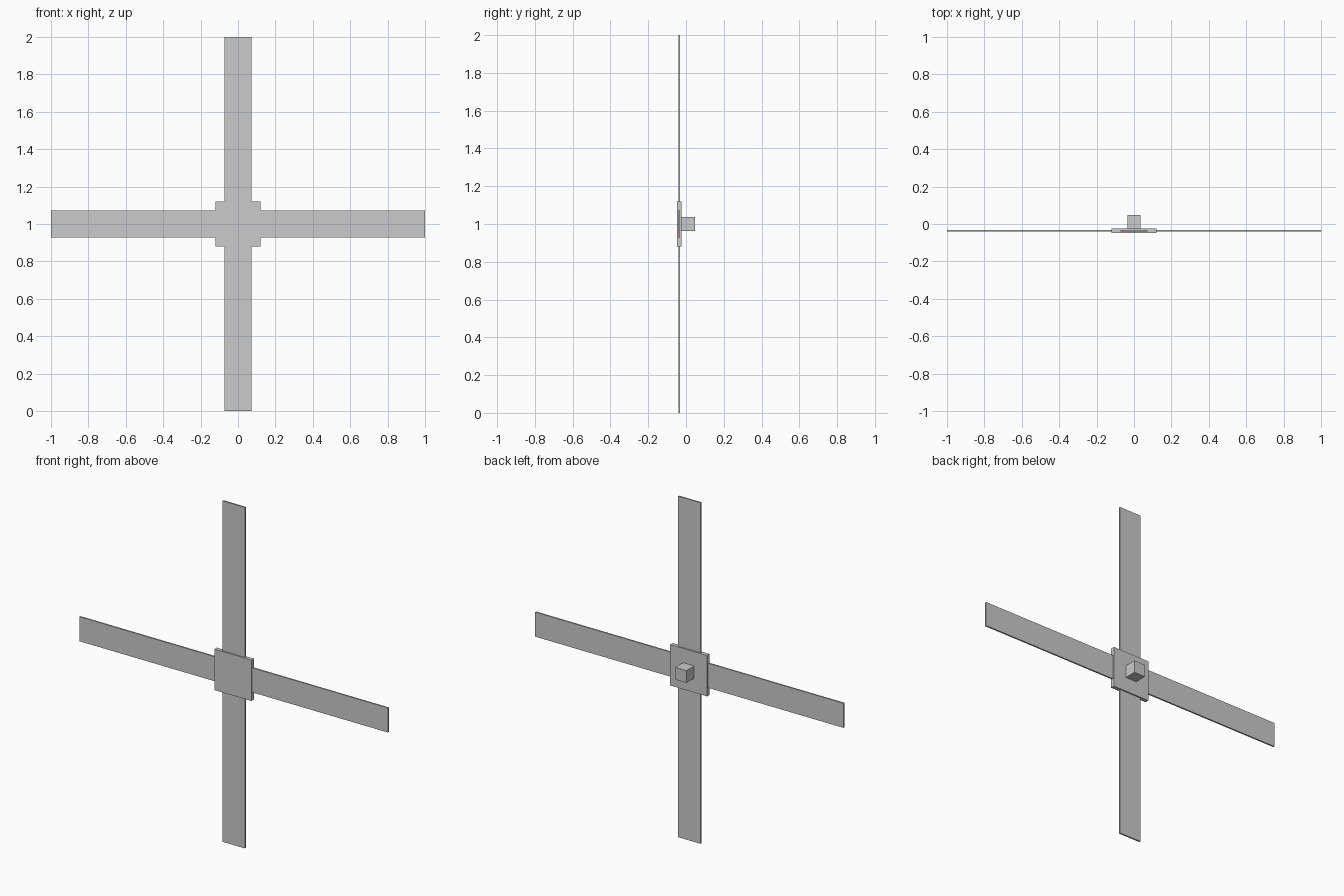
import bpy
import math
from mathutils import Matrix, Vector

if "Cube" in bpy.data.objects:
    bpy.data.objects.remove(bpy.data.objects["Cube"])

CENTRE = Vector((0, 0, 1))


def box(name, lo, hi, turn=0.0):
    """Box between two corners (relative to the hub centre), turned about y."""
    lo, hi = Vector(lo), Vector(hi)
    bpy.ops.mesh.primitive_cube_add(size=1)
    ob = bpy.context.object
    ob.name = name
    ob.data.transform(Matrix.Translation((lo + hi) / 2) @ Matrix.Diagonal((*(hi - lo), 1)))
    ob.data.transform(Matrix.Translation(CENTRE) @ Matrix.Rotation(turn, 4, 'Y'))
    return ob


# Square hub plate at the front
box("hub_plate", (-0.12, -0.047, -0.12), (0.12, -0.024, 0.12))

# Square axle stub behind the plate
box("axle", (-0.036, -0.024, -0.036), (0.036, 0.047, 0.036))

# Four thin flat blades rooted inside the plate
for i in range(4):
    box(f"blade_{i + 1}", (-0.072, -0.040, 0.072), (0.072, -0.031, 1.0), i * math.pi / 2)
